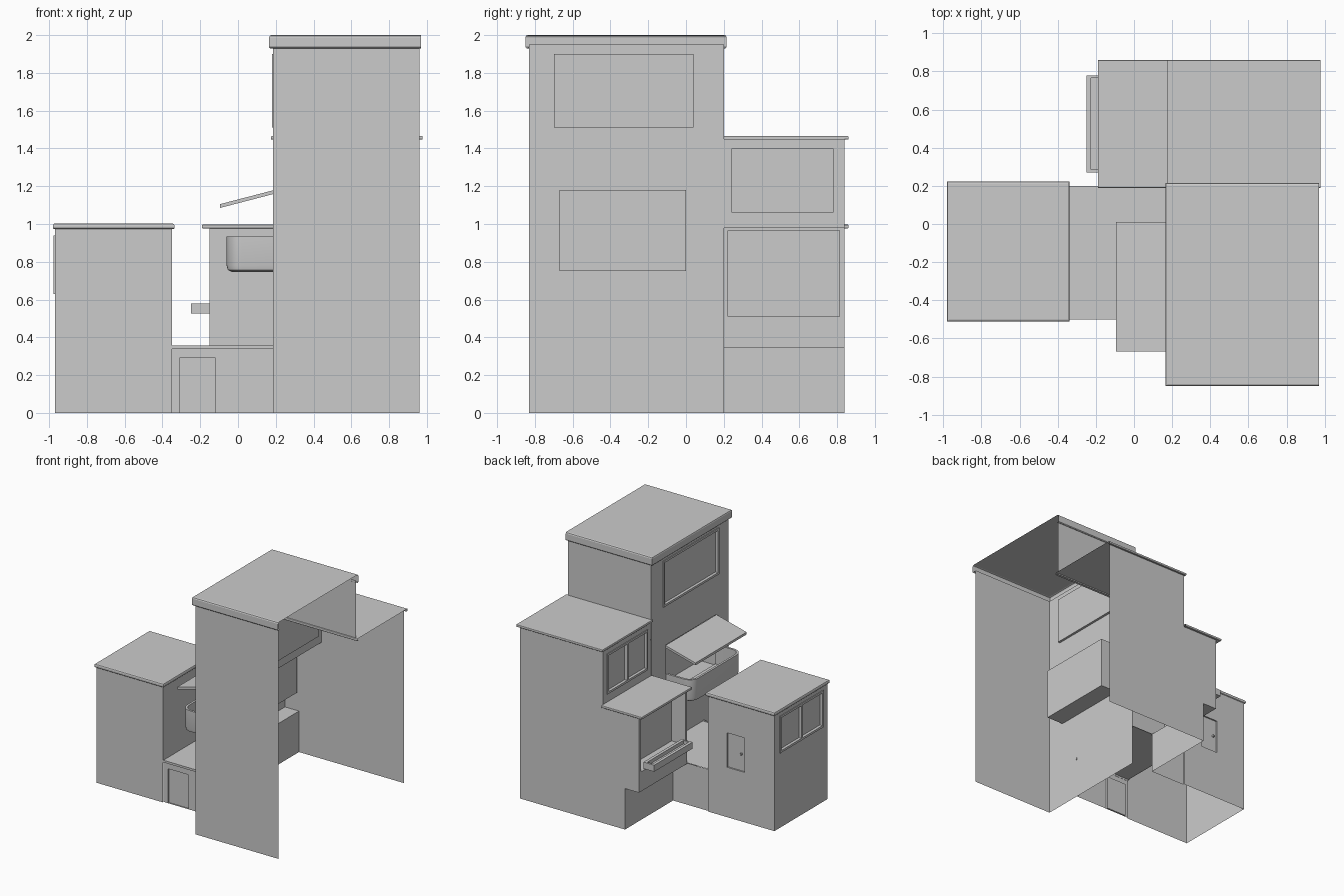
import bpy, bmesh, math

if "Cube" in bpy.data.objects:
    bpy.data.objects.remove(bpy.data.objects["Cube"])


def finish(name, bm, smooth=False):
    bmesh.ops.remove_doubles(bm, verts=bm.verts, dist=1e-5)
    bmesh.ops.recalc_face_normals(bm, faces=bm.faces)
    me = bpy.data.meshes.new(name)
    bm.to_mesh(me)
    bm.free()
    ob = bpy.data.objects.new(name, me)
    bpy.context.collection.objects.link(ob)
    if smooth:
        bpy.context.view_layer.objects.active = ob
        ob.select_set(True)
        bpy.ops.object.shade_smooth_by_angle(angle=math.radians(35))
        ob.select_set(False)
    return ob


def face(bm, pts):
    bm.faces.new([bm.verts.new(p) for p in pts])


def box(name, x0, x1, y0, y1, z0, z1, tilt=0):
    bm = bmesh.new()
    bmesh.ops.create_cube(bm, size=1)
    for v in bm.verts:
        v.co = ((x0 + x1) / 2 + v.co.x * (x1 - x0),
                (y0 + y1) / 2 + v.co.y * (y1 - y0),
                (z0 + z1) / 2 + v.co.z * (z1 - z0))
        v.co.z += tilt * (v.co.x - x1)
    return finish(name, bm)


def wall(name, axis, c, u0, u1, z0, z1, hole=None, depth=0):
    """Sheet wall at x=c or y=c; an optional hole gets a recessed box of signed depth."""
    bm = bmesh.new()

    def p(u, z, d=0):
        return (c + d, u, z) if axis == 'x' else (u, c + d, z)

    def rect(a, b, e, f, d=0):
        if b - a > 1e-4 and f - e > 1e-4:
            face(bm, [p(a, e, d), p(b, e, d), p(b, f, d), p(a, f, d)])
    if hole:
        a, b, e, f = hole
        rect(u0, a, z0, e); rect(a, b, z0, e); rect(b, u1, z0, e)
        rect(u0, a, e, f); rect(b, u1, e, f)
        rect(u0, a, f, z1); rect(a, b, f, z1); rect(b, u1, f, z1)
        rect(a, b, e, f, depth)
        ring = [(a, e), (b, e), (b, f), (a, f)]
        for i in range(4):
            m, n = ring[i], ring[(i + 1) % 4]
            face(bm, [p(*m), p(*n), p(*n, depth), p(*m, depth)])
    else:
        rect(u0, u1, z0, z1)
    return finish(name, bm)


def roof(name, x0, x1, y0, y1, z0, z1, lip, bev, closed=False):
    """Hollow roof cap with a folded rim; open on +x unless closed."""
    bm = bmesh.new()
    profile = [(lip, z0 + bev / 2), (bev / 2, z0), (0, z0 + bev / 2),
               (0, z1 - bev), (bev * .3, z1 - bev * .3), (bev, z1)]
    rings = []
    for o, z in profile:
        xe = x1 - o if closed else x1
        rings.append([bm.verts.new(q) for q in
                      ((xe, y0 + o, z), (x0 + o, y0 + o, z), (x0 + o, y1 - o, z), (xe, y1 - o, z))])
    for r, s in zip(rings, rings[1:]):
        for i in range(4 if closed else 3):
            j = (i + 1) % 4
            bm.faces.new((r[i], r[j], s[j], s[i]))
    bm.faces.new(rings[-1])
    return finish(name, bm)


def window_frame(name, x, y0, y1, z0, z1, mullion=False):
    w, a, b = .018, x - .006, x + .018
    box(name + "_sill", a, b, y0, y1, z0, z0 + w)
    box(name + "_head", a, b, y0, y1, z1 - w, z1)
    box(name + "_jamb_a", a, b, y0, y0 + w, z0 + w, z1 - w)
    box(name + "_jamb_b", a, b, y1 - w, y1, z0 + w, z1 - w)
    if mullion:
        m = (y0 + y1) / 2
        box(name + "_mullion", a, b, m - .008, m + .008, z0 + w, z1 - w)


# Tall tower, open toward +x
wall("tower_front", 'y', -.83, .185, .96, 0, 1.95)
wall("tower_back", 'y', .2, .185, .96, 1.45, 1.95)
wall("tower_side_lower", 'x', .185, -.83, .2, 0, 1.3, (-.67, 0, .75, 1.18), .155)
wall("tower_side_upper", 'x', .185, -.83, .2, 1.3, 1.95, (-.70, .04, 1.51, 1.9), .02)
window_frame("tower_window", .185, -.70, .04, 1.51, 1.9)
roof("tower_roof", .165, .97, -.85, .215, 1.93, 2.0, .02, .012)

# Awning and rounded serving counter on the tower
box("awning", -.095, .185, -.67, .01, 1.158, 1.178, tilt=.26)


def counter():
    bm = bmesh.new()
    rings = []
    for o, z in [(.025, .747), (.006, .757), (0, .78), (0, .935), (.018, .935), (.018, .77)]:
        r = .08 - o
        pts = [(.185, -.67 + o)]
        for k in range(9):
            t = math.pi / 2 * k / 8
            pts.append((.02 - r * math.sin(t), -.59 - r * math.cos(t)))
        pts += [(x, -.67 - y) for x, y in reversed(pts)]
        rings.append([bm.verts.new((x, y, z)) for x, y in pts])
    for r, s in zip(rings, rings[1:]):
        for i in range(len(r) - 1):
            bm.faces.new((r[i], r[i + 1], s[i + 1], s[i]))
    bm.faces.new(rings[0])
    bm.faces.new(rings[-1])
    finish("serving_counter", bm, True)


counter()

# Middle rear block
wall("rear_block_back", 'y', .84, .185, .96, 0, 1.45)
wall("rear_block_side", 'x', .19, .2, .84, .98, 1.45, (.24, .78, 1.06, 1.4), .02)
window_frame("rear_window", .19, .24, .78, 1.06, 1.4, True)
roof("rear_roof", .175, .978, .19, .86, 1.447, 1.467, .02, .005)

# Low rear block with overhang, niche and shelf
wall("booth_back_upper", 'y', .84, -.15, .185, .345, .985)
wall("booth_back_lower", 'y', .84, -.02, .185, 0, .345)
wall("booth_front", 'y', .2, -.15, .185, .345, .985)
wall("booth_side", 'x', -.15, .2, .84, .345, .985, (.22, .815, .51, .965), .13)
wall("booth_base", 'x', -.02, .2, .84, 0, .345)
bm = bmesh.new()
face(bm, [(-.15, .2, .345), (-.02, .2, .345), (-.02, .84, .345), (-.15, .84, .345)])
finish("booth_overhang_floor", bm)
roof("booth_roof", -.19, .185, .19, .86, .977, .997, .035, .005)
box("shelf_board", -.25, -.15, .27, .78, .525, .55)
box("shelf_lip", -.25, -.225, .27, .78, .55, .58)
box("shelf_rear_rail", -.175, -.15, .27, .78, .55, .58)
for n, y in (("a", .27), ("b", .765)):
    box("shelf_end_" + n, -.225, -.175, y, y + .015, .55, .58)

# Low connecting passage with door
wall("passage_front", 'y', -.49, -.35, .185, 0, .35, (-.31, -.12, 0, .29), .015)
wall("passage_back", 'y', .2, -.35, -.02, 0, .35)
bm = bmesh.new()
face(bm, [(-.35, -.49, .352), (.185, -.49, .352), (.185, .2, .352), (-.35, .2, .352)])
finish("passage_top", bm)
box("passage_trim", -.35, .19, -.5, -.488, .338, .356)

# Left hut
wall("hut_front", 'y', -.5, -.97, -.35, 0, .985)
wall("hut_back", 'y', .21, -.97, -.35, 0, .985, (-.69, -.53, .42, .71), -.012)
box("hatch_knob", -.665, -.65, .196, .212, .555, .57)
wall("hut_inner_side", 'x', -.35, -.5, .21, .35, .985)
wall("hut_outer_side", 'x', -.97, -.5, .21, 0, .985, (-.44, .14, .63, .94), .02)
window_frame("hut_window", -.97, -.44, .14, .63, .94, True)
roof("hut_roof", -.98, -.337, -.512, .222, .973, 1.003, .012, .01, True)
